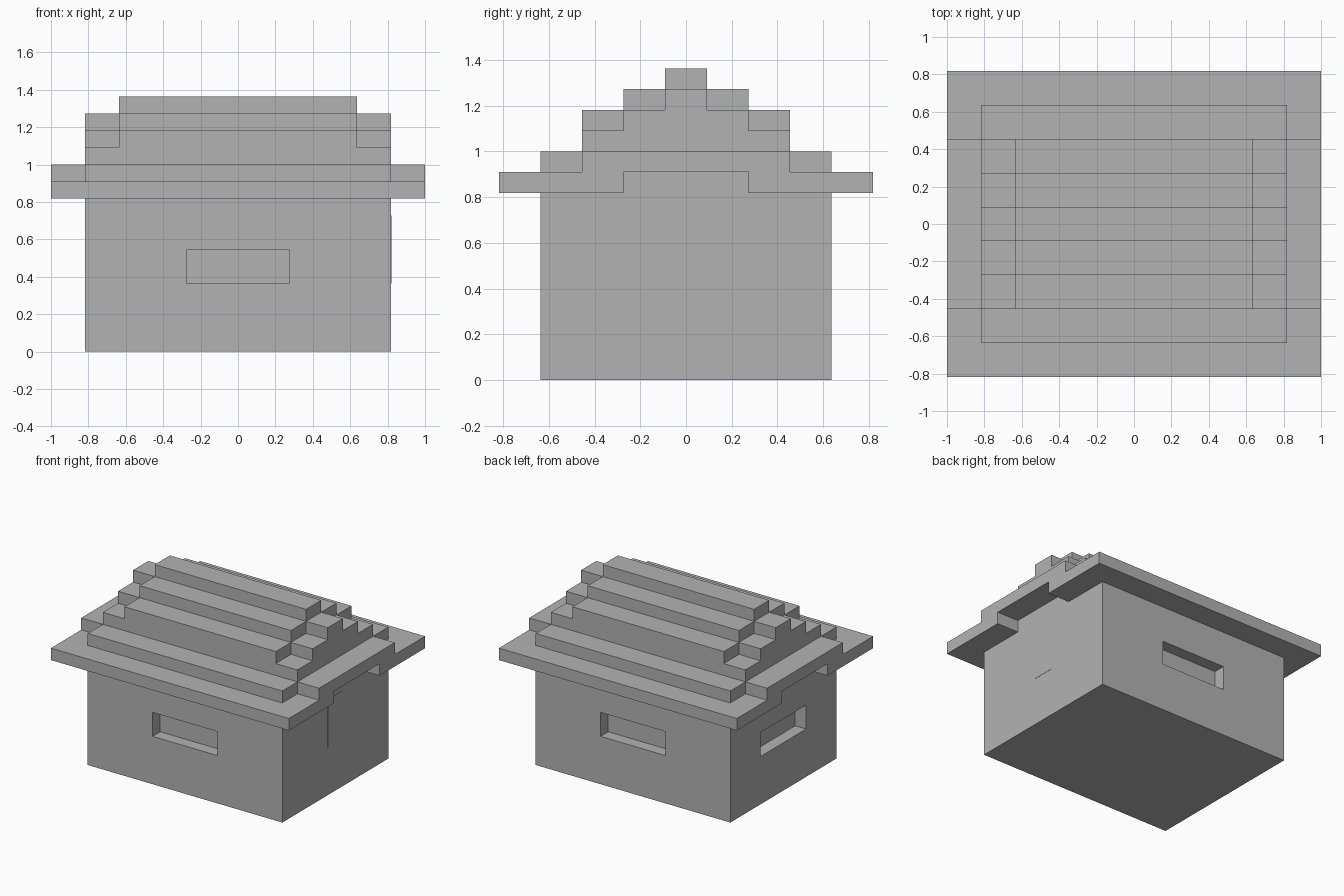
import bpy
import bmesh

U = 1 / 11  # one building block; everything below is measured in blocks

if "Cube" in bpy.data.objects:
    bpy.data.objects.remove(bpy.data.objects["Cube"], do_unlink=True)

grey = bpy.data.materials.new("stone_grey")
grey.use_nodes = True
grey.diffuse_color = (0.45, 0.45, 0.45, 1)
grey.node_tree.nodes["Principled BSDF"].inputs["Base Color"].default_value = grey.diffuse_color


def finish(name, bm):
    bmesh.ops.recalc_face_normals(bm, faces=bm.faces)
    mesh = bpy.data.meshes.new(name)
    bm.to_mesh(mesh)
    bm.free()
    mesh.materials.append(grey)
    obj = bpy.data.objects.new(name, mesh)
    bpy.context.collection.objects.link(obj)
    return obj


def box(name, centre, size):
    bm = bmesh.new()
    bmesh.ops.create_cube(bm, size=1)
    for v in bm.verts:
        v.co = [(c + p * s) * U for c, p, s in zip(centre, v.co, size)]
    return finish(name, bm)


def extrude_profile(name, half, half_length):
    """Mirror a half outline (y, z) across y = 0 and extrude it along x."""
    outline = half + [(-y, z) for y, z in reversed(half)]
    bm = bmesh.new()
    face = bm.faces.new([bm.verts.new((-half_length * U, y * U, z * U)) for y, z in outline])
    moved = bmesh.ops.extrude_face_region(bm, geom=[face])["geom"]
    bmesh.ops.translate(bm, vec=(2 * half_length * U, 0, 0),
                        verts=[g for g in moved if isinstance(g, bmesh.types.BMVert)])
    return finish(name, bm)


def steps(base, tiers):
    """Half outline of a stepped gable from (half width, top) tiers."""
    points = [(tiers[0][0], base)]
    for i, (width, top) in enumerate(tiers):
        points.append((width, top))
        if i + 1 < len(tiers):
            points.append((tiers[i + 1][0], top))
    return points


# Walls with three recessed windows: front, back and the blind side
walls = box("walls", (0, 0, 4.5), (18, 14, 9))
windows = {
    "front_window_cutter": ((0, -7, 5), (6, 2, 2)),
    "back_window_cutter": ((0, 7, 5), (6, 2, 2)),
    "side_window_cutter": ((-9, 0, 5), (2, 6, 2)),
}
for name, (centre, size) in windows.items():
    cutter = box(name, centre, size)
    cut = walls.modifiers.new(name, "BOOLEAN")
    cut.operation = "DIFFERENCE"
    cut.solver = "EXACT"
    cut.object = cutter
    bpy.context.view_layer.objects.active = walls
    bpy.ops.object.modifier_apply(modifier=name)
    bpy.data.objects.remove(cutter, do_unlink=True)

# Flush panel on the other side
box("side_panel", (9, 0, 6), (0.04, 2, 4))

# Eaves run the full length and arch up over the gable ends
extrude_profile("eaves", [(3, 10), (3, 9), (9, 9), (9, 10), (5, 10), (5, 11)], 11)

# Stepped roof, with a shorter raised layer on top
extrude_profile("roof_steps", steps(9, [(7, 11), (5, 12), (3, 13), (1, 14)]), 9)
extrude_profile("roof_ridge", steps(12, [(5, 13), (3, 14), (1, 15)]), 7)
